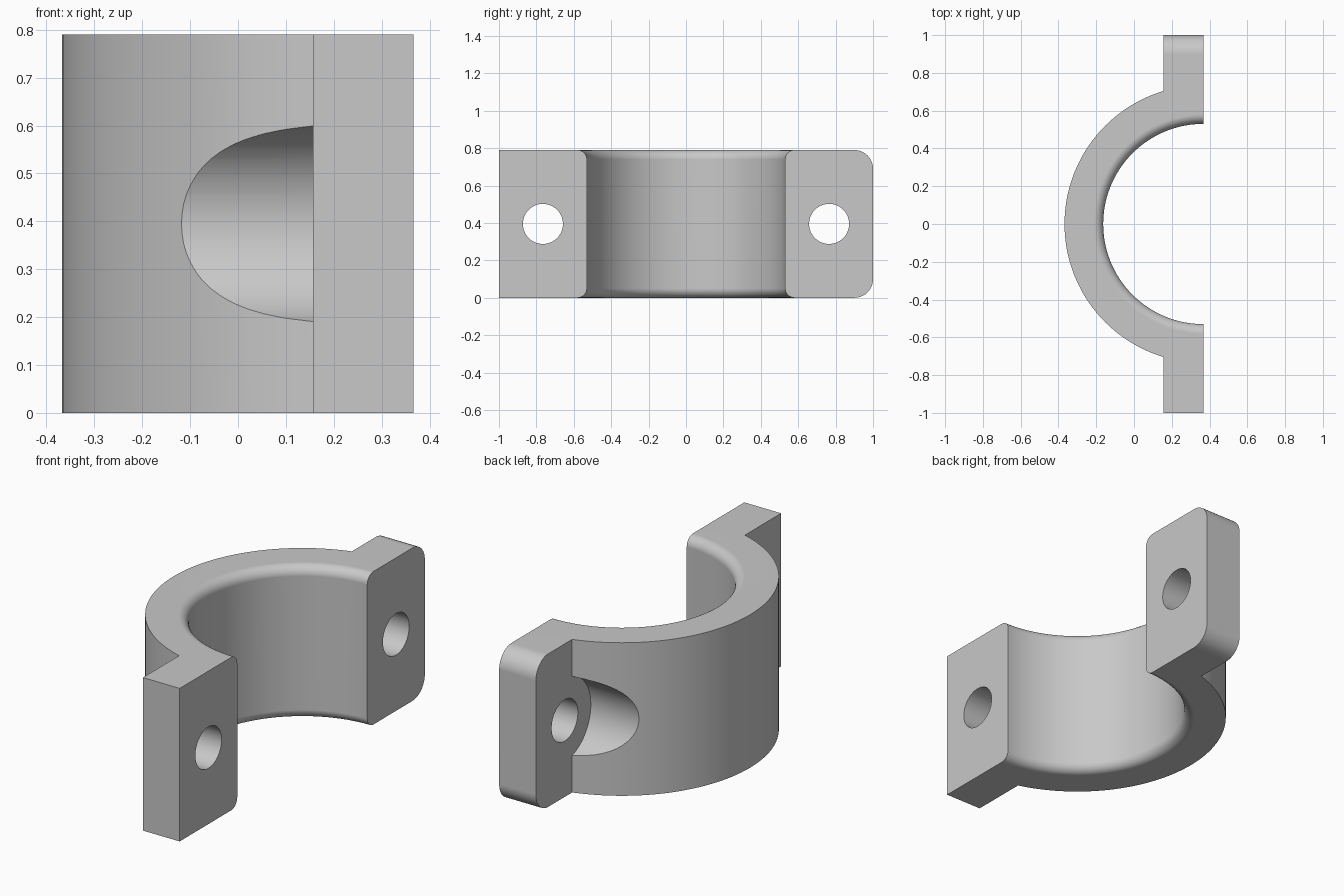
import bpy
import bmesh
from math import cos, sin, pi, radians

HEIGHT = 0.79
FACE_X = 0.367          # flat mating face, also the axis of the bore
BACK_X = 0.157          # rear side of the bolt flanges
R_OUT, R_IN, FILLET = 0.735, 0.53, 0.05
BOLT_Y, MID_Z = 0.765, HEIGHT / 2

if "Cube" in bpy.data.objects:
    bpy.data.objects.remove(bpy.data.objects["Cube"])

grey = bpy.data.materials.new("plain grey")
grey.use_nodes = True
grey.diffuse_color = (0.58, 0.58, 0.58, 1)
grey.node_tree.nodes["Principled BSDF"].inputs["Base Color"].default_value = (0.58, 0.58, 0.58, 1)


def loft(name, sections):
    """Closed solid skinned through a list of matching cross-sections."""
    bm = bmesh.new()
    rings = [[bm.verts.new(p) for p in s] for s in sections]
    n = len(rings[0])
    for a, b in zip(rings, rings[1:]):
        for i in range(n):
            j = (i + 1) % n
            bm.faces.new((a[i], a[j], b[j], b[i]))
    bm.faces.new(rings[0])
    bm.faces.new(rings[-1])
    bmesh.ops.recalc_face_normals(bm, faces=bm.faces)
    mesh = bpy.data.meshes.new(name)
    bm.to_mesh(mesh)
    bm.free()
    mesh.materials.append(grey)
    ob = bpy.data.objects.new(name, mesh)
    bpy.context.collection.objects.link(ob)
    return ob


def arc(cu, cv, r, start, end, steps):
    angles = [radians(start + (end - start) * i / steps) for i in range(steps + 1)]
    return [(cu + r * cos(a), cv + r * sin(a)) for a in angles]


def prism_x(name, outline, x0, x1):
    return loft(name, [[(x, y, z) for y, z in outline] for x in (x0, x1)])


def cylinder_x(name, y, r, x0, x1):
    return prism_x(name, arc(y, MID_Z, r, 0, 360, 64)[:-1], x0, x1)


def combine(target, tool, operation):
    mod = target.modifiers.new(operation.lower(), "BOOLEAN")
    mod.operation, mod.solver, mod.object = operation, "EXACT", tool
    bpy.context.view_layer.objects.active = target
    bpy.ops.object.modifier_apply(modifier=mod.name)
    bpy.data.objects.remove(tool)


# Half ring with filleted bore edges, swept about the bore axis
profile = [(R_OUT, 0), (R_OUT, HEIGHT)]
profile += arc(R_IN + FILLET, HEIGHT - FILLET, FILLET, 90, 180, 8)
profile += arc(R_IN + FILLET, FILLET, FILLET, 180, 270, 8)
steps = 72
sweep = [pi / 2 + pi * i / steps for i in range(steps + 1)]
clamp = loft("clamp_half", [[(FACE_X + r * cos(a), r * sin(a), z) for r, z in profile]
                            for a in sweep])

# Bolt flanges: square corners at the front, rounded corners at the back
ROUND, ROOT = 0.1, 0.65
front = [(-ROOT, 0), (-ROOT, HEIGHT), (-1, HEIGHT), (-1, 0)]
back = [(ROOT, HEIGHT), (ROOT, 0)]
back += arc(1 - ROUND, ROUND, ROUND, -90, 0, 10)
back += arc(1 - ROUND, HEIGHT - ROUND, ROUND, 0, 90, 10)
for name, outline in (("front_flange", front), ("back_flange", back)):
    combine(clamp, prism_x(name, outline, BACK_X, FACE_X), "UNION")

# Bolt holes and the clearance pockets for the bolt heads
for side in (-1, 1):
    y = side * BOLT_Y
    combine(clamp, cylinder_x("head_pocket", y, 0.213, -0.6, BACK_X), "DIFFERENCE")
    combine(clamp, cylinder_x("bolt_hole", y, 0.107, 0, 0.6), "DIFFERENCE")

# Smooth curved walls, crisp edges
bpy.ops.object.select_all(action="DESELECT")
clamp.select_set(True)
bpy.context.view_layer.objects.active = clamp
bpy.ops.object.shade_smooth_by_angle(angle=radians(30))
normals = clamp.modifiers.new("face_normals", "WEIGHTED_NORMAL")
normals.keep_sharp = True
